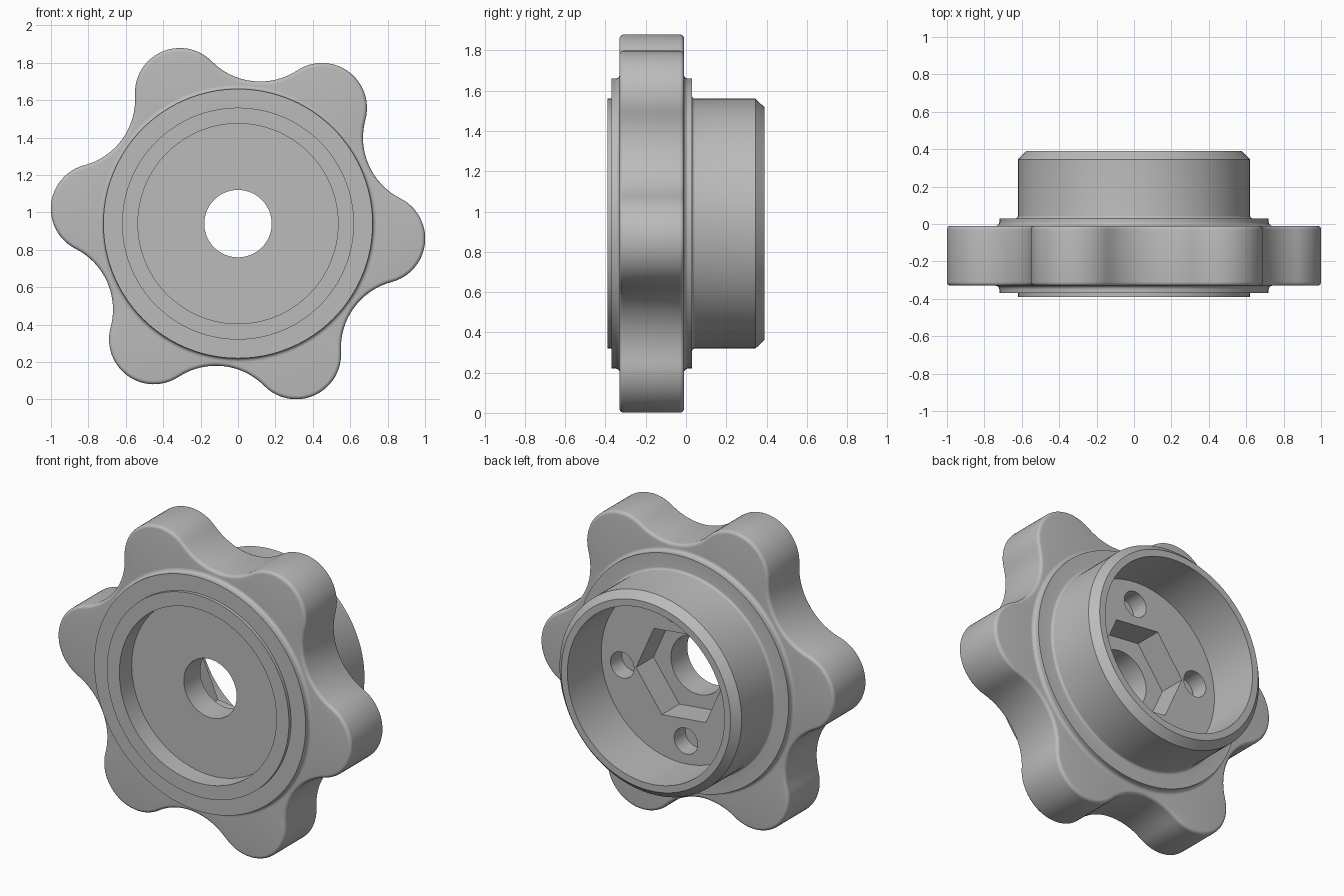
import bpy, bmesh
from math import sin, cos, pi, radians
from mathutils import Vector

if "Cube" in bpy.data.objects:
    bpy.data.objects.remove(bpy.data.objects["Cube"])

CENTRE_Z = 0.94
TURN = radians(-6)          # rotation of lobes, socket and pin holes

grey = bpy.data.materials.new("plain_grey")
grey.use_nodes = True
COLOUR = (0.5, 0.5, 0.5, 1)
grey.diffuse_color = COLOUR
grey.node_tree.nodes["Principled BSDF"].inputs["Base Color"].default_value = COLOUR


def loft(name, rings, closed=True):
    """Skin a list of equal-length point rings; capped when not closed."""
    bm = bmesh.new()
    loops = [[bm.verts.new(p) for p in ring] for ring in rings]
    n = len(loops[0])
    pairs = list(zip(loops, loops[1:]))
    if closed:
        pairs.append((loops[-1], loops[0]))
    for a, b in pairs:
        for i in range(n):
            j = (i + 1) % n
            bm.faces.new((a[i], a[j], b[j], b[i]))
    if not closed:
        bm.faces.new(loops[0])
        bm.faces.new(loops[-1])
    bmesh.ops.recalc_face_normals(bm, faces=bm.faces)
    mesh = bpy.data.meshes.new(name)
    bm.to_mesh(mesh)
    bm.free()
    mesh.materials.append(grey)
    obj = bpy.data.objects.new(name, mesh)
    bpy.context.collection.objects.link(obj)
    return obj


def circle(r, y, n=120, start=0.0, cx=0.0, cz=0.0):
    return [(cx + r * cos(start + 2 * pi * i / n), y,
             CENTRE_Z + cz + r * sin(start + 2 * pi * i / n)) for i in range(n)]


def arc(cx, cy, r, a0, a1, steps=5):
    """Points of a small fillet, angles in degrees."""
    return [(cx + r * cos(radians(a0 + (a1 - a0) * k / steps)),
             cy + r * sin(radians(a0 + (a1 - a0) * k / steps))) for k in range(steps + 1)]


def activate(obj):
    bpy.ops.object.select_all(action='DESELECT')
    obj.select_set(True)
    bpy.context.view_layer.objects.active = obj


def cut(target, cutter):
    activate(target)
    mod = target.modifiers.new("cut", 'BOOLEAN')
    mod.operation = 'DIFFERENCE'
    mod.solver = 'EXACT'
    mod.object = cutter
    bpy.ops.object.modifier_apply(modifier=mod.name)
    bpy.data.objects.remove(cutter)


# Turned hub: closed (radius, y) section with front recess, bore and rear cup
section = [(0.18, -0.27), (0.535, -0.27), (0.535, -0.39), (0.62, -0.39), (0.62, -0.37),
           (0.72, -0.37)]
section += arc(0.74, -0.35, 0.02, 180, 90)
section += [(0.74, -0.32), (0.74, -0.02)]
section += arc(0.74, 0.01, 0.02, 270, 180)
section += [(0.72, 0.03)]
section += arc(0.635, 0.045, 0.015, 270, 180)
section += [(0.62, 0.345), (0.577, 0.39), (0.535, 0.39), (0.535, 0.06), (0.18, 0.06)]
hub = loft("hub", [circle(r, y) for r, y in section])

# Hexagonal socket and four blind pin holes in the cup floor
cut(hub, loft("socket_cutter", [circle(0.3, y, 6, TURN) for y in (-0.11, 0.2)], False))
for k in range(4):
    a = TURN + k * pi / 2
    x, z = 0.395 * cos(a), 0.395 * sin(a)
    cut(hub, loft("pin_cutter", [circle(0.08, y, 32, 0, x, z) for y in (-0.05, 0.2)], False))

# Grip outline: lobe arcs tangent to hollow arcs, stored as (point, outward normal)
LOBE_D, LOBE_R = 0.765, 0.24
HOLLOW_D, HOLLOW_R = 1.13, 0.364
half = pi / 6
to_hollow = Vector((HOLLOW_D * cos(half) - LOBE_D, HOLLOW_D * sin(half)))
sweep = math_angle = Vector((1, 0)).angle(to_hollow)
hollow_sweep = sweep - half
outline = []
for k in range(6):
    a = TURN + k * pi / 3
    for i in range(25):
        t = a + sweep * (i / 12 - 1)
        n = Vector((cos(t), sin(t)))
        outline.append((LOBE_D * Vector((cos(a), sin(a))) + LOBE_R * n, n))
    b = a + half
    for i in range(1, 16):
        t = b + hollow_sweep * (1 - i / 8)
        n = Vector((cos(t), sin(t)))
        outline.append((HOLLOW_D * Vector((cos(b), sin(b))) - HOLLOW_R * n, n))


def offset_ring(inset, y):
    return [(p.x - n.x * inset, y, CENTRE_Z + p.y - n.y * inset) for p, n in outline]


def inner_ring(r, y):
    return [(p.x * r / p.length, y, CENTRE_Z + p.y * r / p.length) for p, n in outline]


# Six-lobed grip with softly rounded rims, its bore buried in the hub
ROUND = 0.02
rims = arc(-ROUND, -0.33 + ROUND, ROUND, -90, 0) + arc(-ROUND, -0.01 - ROUND, ROUND, 0, 90)
rings = [inner_ring(0.66, -0.33)] + [offset_ring(-d, y) for d, y in rims]
rings.append(inner_ring(0.66, -0.01))
grip = loft("lobed_grip", rings)

for part in (hub, grip):
    activate(part)
    bpy.ops.object.shade_smooth_by_angle(angle=radians(30))
